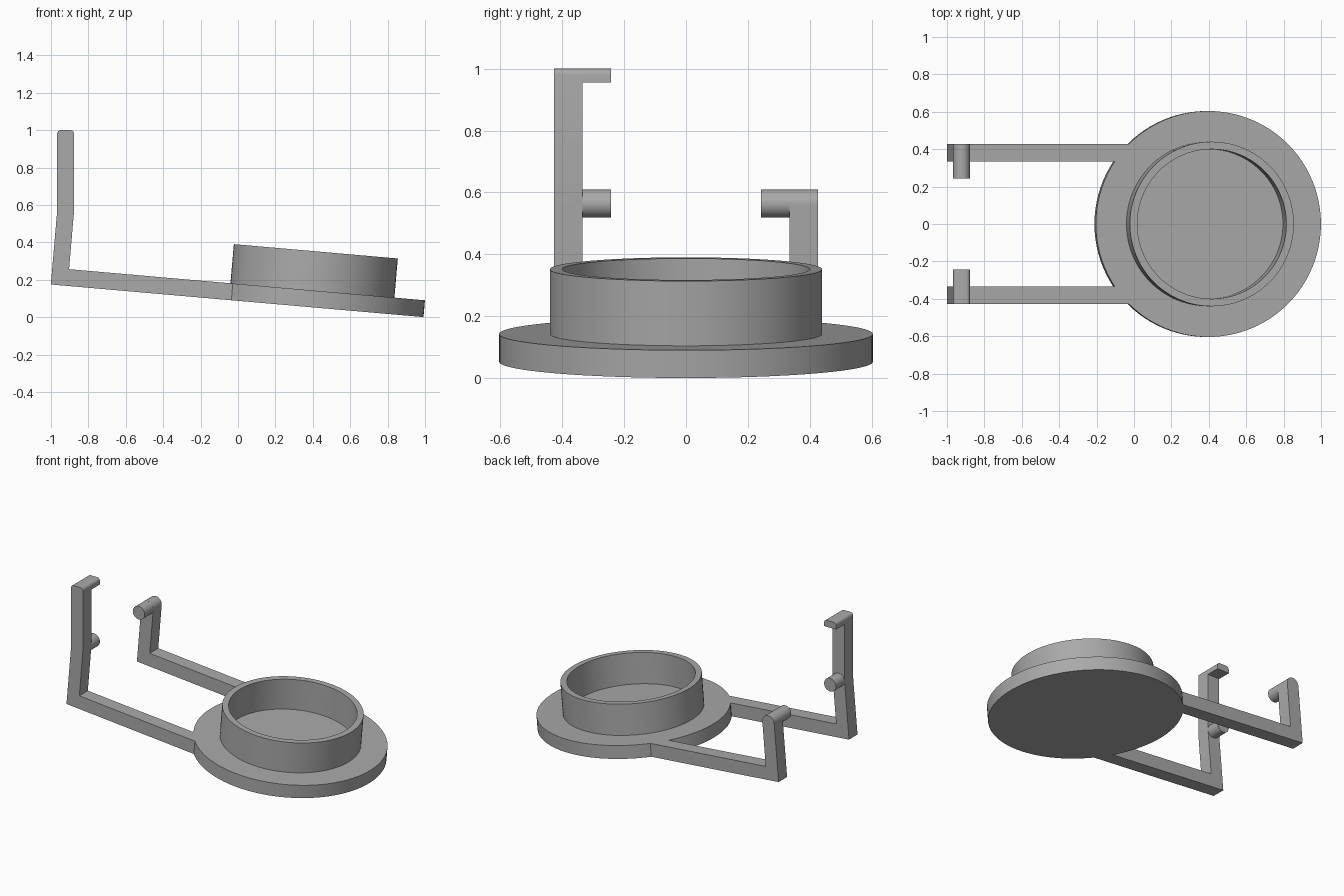
import bpy, bmesh
from math import sin, cos, pi, radians, sqrt
from mathutils import Matrix, Vector

cube = bpy.data.objects.get("Cube")
if cube:
    bpy.data.objects.remove(cube, do_unlink=True)

grey = bpy.data.materials.new("plain grey")
grey.use_nodes = True
COLOUR = (0.4, 0.4, 0.4, 1)
grey.diffuse_color = COLOUR
grey.node_tree.nodes["Principled BSDF"].inputs["Base Color"].default_value = COLOUR

TILT = radians(5)
BASE = Matrix.Translation((0.39, 0, 0.053)) @ Matrix.Rotation(TILT, 4, "Y")
PLATE_R, THICK = 0.604, 0.09
ARM_IN, ARM_OUT, TIP = 0.335, 0.427, 0.242
PEG_X, PEG_Z, PEG_R = -0.922, 0.564, 0.045
TOP = 1.0


def finish(bm, name):
    bmesh.ops.remove_doubles(bm, verts=bm.verts, dist=1e-5)
    bmesh.ops.recalc_face_normals(bm, faces=bm.faces)
    mesh = bpy.data.meshes.new(name)
    bm.to_mesh(mesh)
    bm.free()
    mesh.materials.append(grey)
    obj = bpy.data.objects.new(name, mesh)
    bpy.context.collection.objects.link(obj)
    bpy.ops.object.select_all(action="DESELECT")
    obj.select_set(True)
    bpy.context.view_layer.objects.active = obj
    bpy.ops.object.shade_smooth_by_angle(angle=radians(30))
    return obj


def extrude_xz(name, profile, y0, y1, mitre=False):
    """Extrude an (x, z) outline along y; optionally fit its end to the round plate."""
    bm = bmesh.new()
    face = bm.faces.new([bm.verts.new((x, y0, z)) for x, z in profile])
    new = bmesh.ops.extrude_face_region(bm, geom=[face])["geom"]
    bmesh.ops.translate(bm, vec=(0, y1 - y0, 0),
                        verts=[v for v in new if isinstance(v, bmesh.types.BMVert)])
    if mitre:
        inverse = BASE.inverted()
        for v in bm.verts:
            p = inverse @ v.co
            if p.x > -0.6 and p.z < THICK + 0.01:
                p.x = -sqrt(PLATE_R ** 2 - p.y ** 2)
                v.co = BASE @ p
    return finish(bm, name)


def on_base(u, n):
    p = BASE @ Vector((u, 0, n))
    return p.x, p.z


def arc(cx, cz, r, start, end, steps):
    angles = [start + (end - start) * i / steps for i in range(steps + 1)]
    return [(cx + r * cos(a), cz + r * sin(a)) for a in angles]


# Round plate with a raised collar, turned as one piece
bm = bmesh.new()
outline = [(0, 0), (PLATE_R, 0), (PLATE_R, THICK), (0.44, THICK),
           (0.44, 0.30), (0.40, 0.30), (0.40, THICK), (0, THICK)]
verts = [bm.verts.new((r, 0, z)) for r, z in outline]
edges = [bm.edges.new(pair) for pair in zip(verts, verts[1:])]
bmesh.ops.spin(bm, geom=verts + edges, cent=(0, 0, 0), axis=(0, 0, 1),
               angle=2 * pi, steps=96, use_merge=True)
bm.transform(BASE)
finish(bm, "plate_and_collar")

# Arm outlines: tilted bar, leaning upright, then the tip
left_x, right_x = PEG_X - PEG_R, PEG_X + PEG_R
bar_start = [on_base(-0.45, 0), on_base(-1.396, 0)]
bar_end = [on_base(-1.306, THICK), on_base(-0.45, THICK)]
fillet = 0.02
rounded_top = (arc(left_x + fillet, TOP - fillet, fillet, pi, pi / 2, 6)
               + arc(right_x - fillet, TOP - fillet, fillet, pi / 2, 0, 6))
tall = bar_start + [(left_x, PEG_Z)] + rounded_top + [(right_x, PEG_Z)] + bar_end
short = bar_start + arc(PEG_X, PEG_Z, PEG_R, pi - TILT, -TILT, 20) + bar_end

extrude_xz("tall_arm", tall, -ARM_OUT, -ARM_IN, mitre=True)
extrude_xz("short_arm", short, ARM_IN, ARM_OUT, mitre=True)

# Hook at the top of the tall arm
hook = [(left_x, TOP - 0.045)] + rounded_top + [(right_x, TOP - 0.045)]
extrude_xz("top_hook", hook, -ARM_IN, -TIP)

# Round pegs facing each other
peg = arc(PEG_X, PEG_Z, PEG_R, 0, 2 * pi, 40)[:-1]
for name, side in (("right_peg", -1), ("left_peg", 1)):
    extrude_xz(name, peg, side * ARM_IN, side * TIP)
